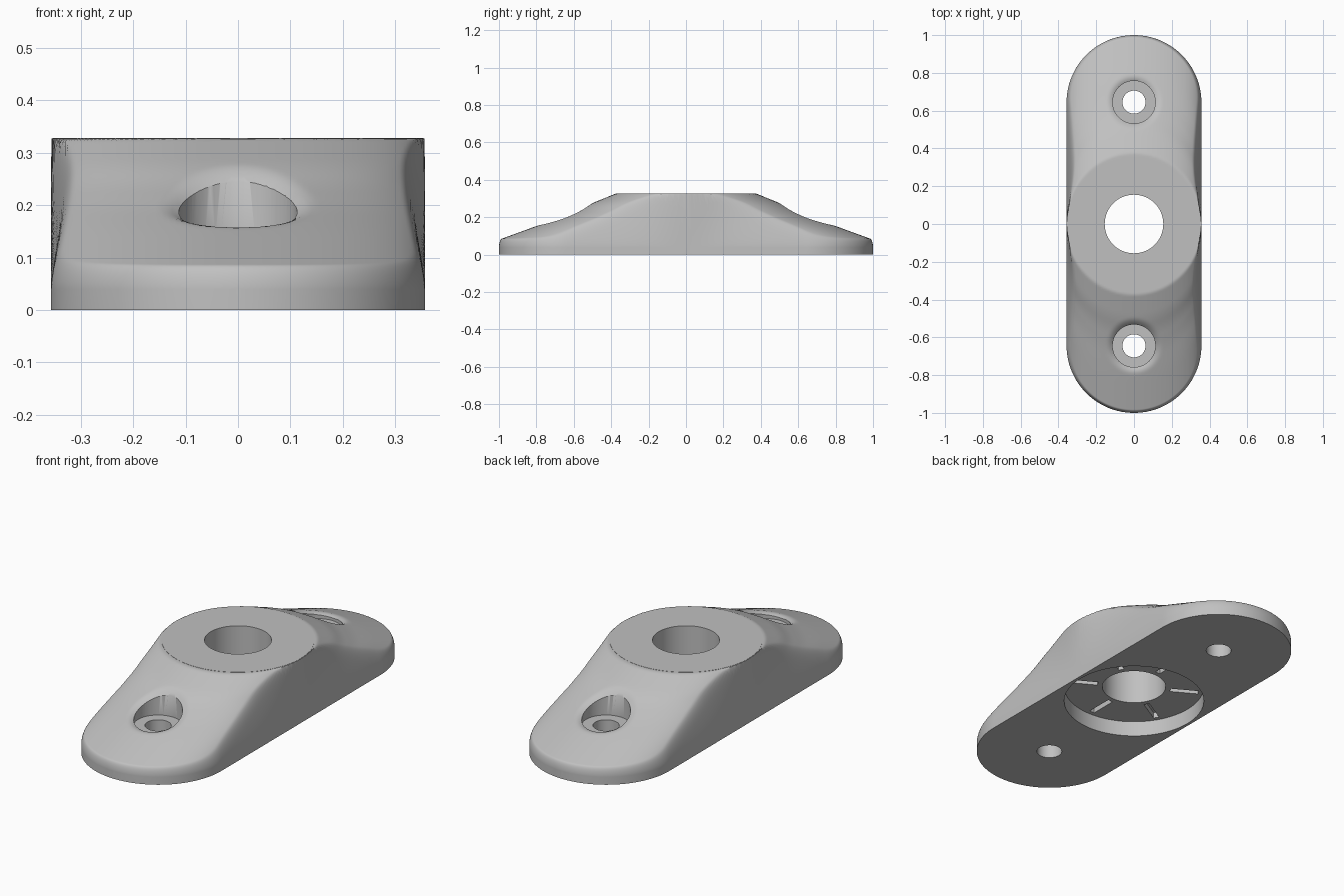
import bpy, bmesh
from math import sin, cos, pi, radians, hypot, sqrt

cube = bpy.data.objects.get("Cube")
if cube:
    bpy.data.objects.remove(cube)

R, HALF, TOP, BOLT_Y = 0.357, 0.643, 0.328, 0.645

grey = bpy.data.materials.new("plain_grey")
grey.use_nodes = True
colour = (0.53, 0.53, 0.53, 1)
grey.diffuse_color = colour
grey.node_tree.nodes["Principled BSDF"].inputs["Base Color"].default_value = colour

# Ridge profile from boss to rounded end: (reach, height)
RIDGE = [(0.372, TOP), (0.51, 0.272), (0.57, 0.24), (0.68, 0.195),
         (0.80, 0.153), (1.0, 0.08)]


def ridge(d):
    for (d0, z0), (d1, z1) in zip(RIDGE, RIDGE[1:]):
        if d <= d1 or d1 == 1.0:
            return z0 + (z1 - z0) * (d - d0) / (d1 - d0)


def soft_ridge(d):
    return sum(ridge(d + k * 0.015) for k in range(-2, 3)) / 5


def soft_min(a, b, k):
    h = max(k - abs(a - b), 0) / k
    return min(a, b) - h * h * k / 4


def height(x, y):
    y = abs(y)
    # Contours are round-ended outlines that shorten from the base to the boss circle
    top = soft_ridge(y + R - sqrt(max(R * R - x * x, 0)))
    # Flank leans in from the straight base, upright beside the boss
    edge = max(R - hypot(x, max(y - HALF, 0)), 0)
    inset = 0.13 * y * y / (y * y + 0.07) + 0.0004
    fillet = 0.05 * sqrt(1 - (1 - min(edge / 0.03, 1)) ** 2)
    z = soft_min(top, 0.04 + fillet + 0.4 * edge / inset, 0.05)
    # Softened lip round the counterbore
    lip = max(0.15 - hypot(x, y - BOLT_Y), 0) / 0.04
    z -= 0.018 * min(lip, 1.05) ** 2
    return min(z, TOP - 0.001)


def finish(bm, name):
    bmesh.ops.recalc_face_normals(bm, faces=bm.faces)
    me = bpy.data.meshes.new(name)
    bm.to_mesh(me)
    bm.free()
    ob = bpy.data.objects.new(name, me)
    bpy.context.collection.objects.link(ob)
    me.materials.append(grey)
    return ob


def cylinder(name, r, z0, z1, y=0, sides=96):
    bm = bmesh.new()
    bmesh.ops.create_cone(bm, cap_ends=True, segments=sides, radius1=r, radius2=r, depth=z1 - z0)
    bmesh.ops.translate(bm, verts=bm.verts, vec=(0, y, (z0 + z1) / 2))
    return finish(bm, name)


def combine(target, tool, operation):
    mod = target.modifiers.new(operation.lower(), 'BOOLEAN')
    mod.operation, mod.object, mod.solver = operation, tool, 'EXACT'
    bpy.context.view_layer.objects.active = target
    bpy.ops.object.modifier_apply(modifier=mod.name)
    bpy.data.objects.remove(tool)


# Rounded-end body: curved upper skin, upright rim and flat underside
end = [HALF + R * sin(radians(a)) for a in range(0, 90, 2)] + [HALF + R * sin(radians(89.2))]
rows = [-y for y in reversed(end)]
rows += [-HALF + 2 * HALF * i / 130 for i in range(1, 130)] + end
COLS = 96
bm = bmesh.new()
grid = []
for y in rows:
    w = sqrt(R * R - max(abs(y) - HALF, 0) ** 2)
    xs = [w * sin(pi * (j / COLS - 0.5)) for j in range(COLS + 1)]
    grid.append([bm.verts.new((x, y, height(x, y))) for x in xs])
for a, b in zip(grid, grid[1:]):
    for j in range(COLS):
        bm.faces.new((a[j], a[j + 1], b[j + 1], b[j]))
rim = [e for e in bm.edges if e.is_boundary]
wall = bmesh.ops.extrude_edge_only(bm, edges=rim)["geom"]
for v in wall:
    if isinstance(v, bmesh.types.BMVert):
        v.co.z = 0
bmesh.ops.edgeloop_fill(bm, edges=[e for e in bm.edges if e.is_boundary])
body = finish(bm, "mounting_plate")

# Crisp circular cap on the central boss
combine(body, cylinder("boss", R - 0.003, 0.25, TOP), 'UNION')

# Underside recess with six radial slots in its floor
recess = cylinder("recess_cutter", 0.342, -0.1, 0.08)
for k in range(6):
    a = radians(30 + 60 * k)
    bm = bmesh.new()
    bmesh.ops.create_cube(bm, size=1)
    for v in bm.verts:
        r, t = 0.25 + v.co.x * 0.14, v.co.y * 0.028
        v.co = (r * cos(a) - t * sin(a), r * sin(a) + t * cos(a), 0.08 + v.co.z * 0.06)
    combine(recess, finish(bm, "slot_cutter"), 'UNION')
combine(body, recess, 'DIFFERENCE')
combine(body, cylinder("bore_cutter", 0.155, -0.2, 0.6), 'DIFFERENCE')

# Counterbored bolt holes
for side in (-1, 1):
    y = side * BOLT_Y
    combine(body, cylinder("counterbore_cutter", 0.113, 0.138, 0.5, y, 64), 'DIFFERENCE')
    combine(body, cylinder("bolt_cutter", 0.061, -0.1, 0.4, y, 48), 'DIFFERENCE')

bpy.ops.object.select_all(action='DESELECT')
body.select_set(True)
bpy.context.view_layer.objects.active = body
bpy.ops.object.shade_smooth_by_angle(angle=radians(40))
